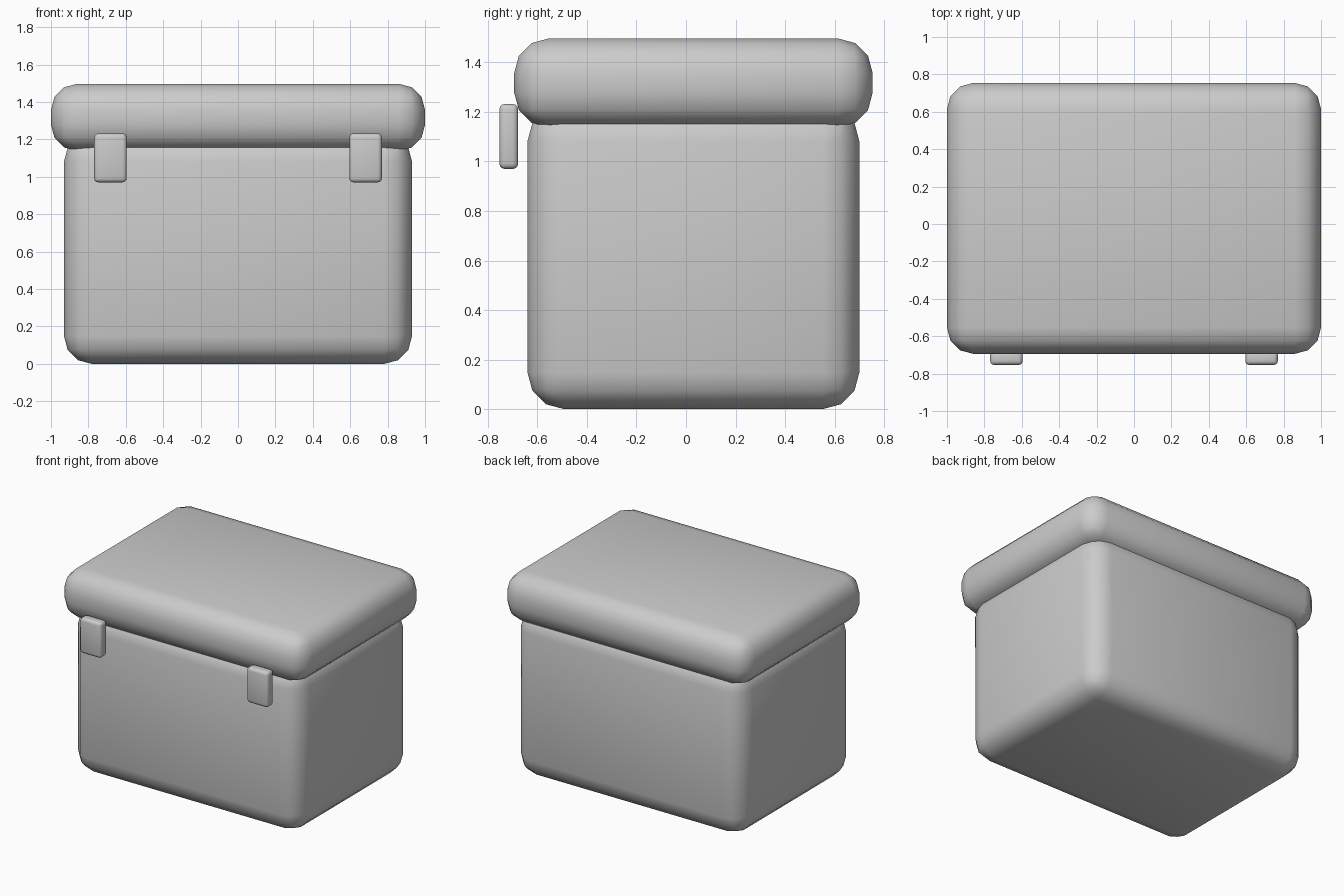
import bpy

if "Cube" in bpy.data.objects:
    bpy.data.objects.remove(bpy.data.objects["Cube"])


def rounded_box(name, low, high, radius, segments):
    """Box between two corners with all edges rounded."""
    size = [h - l for l, h in zip(low, high)]
    centre = [(l + h) / 2 for l, h in zip(low, high)]
    bpy.ops.mesh.primitive_cube_add(size=1, location=centre)
    ob = bpy.context.object
    ob.name = name
    ob.scale = size
    bpy.ops.object.transform_apply(location=False, rotation=False, scale=True)
    bevel = ob.modifiers.new("rounding", 'BEVEL')
    bevel.width = radius
    bevel.segments = segments
    bevel.limit_method = 'NONE'
    bpy.ops.object.shade_smooth()
    return ob


# Main container, its rounded top tucked into the lid
rounded_box("body", (-0.93, -0.64, 0), (0.93, 0.70, 1.23), 0.147, 3)

# Overhanging lid
rounded_box("lid", (-1, -0.694, 1.138), (1, 0.754, 1.497), 0.14, 3)

# Pair of front latches
for side, label in ((-1, "left"), (1, "right")):
    x = side * 0.682
    rounded_box(label + "_latch", (x - 0.087, -0.754, 0.97),
                (x + 0.087, -0.678, 1.232), 0.022, 3)
